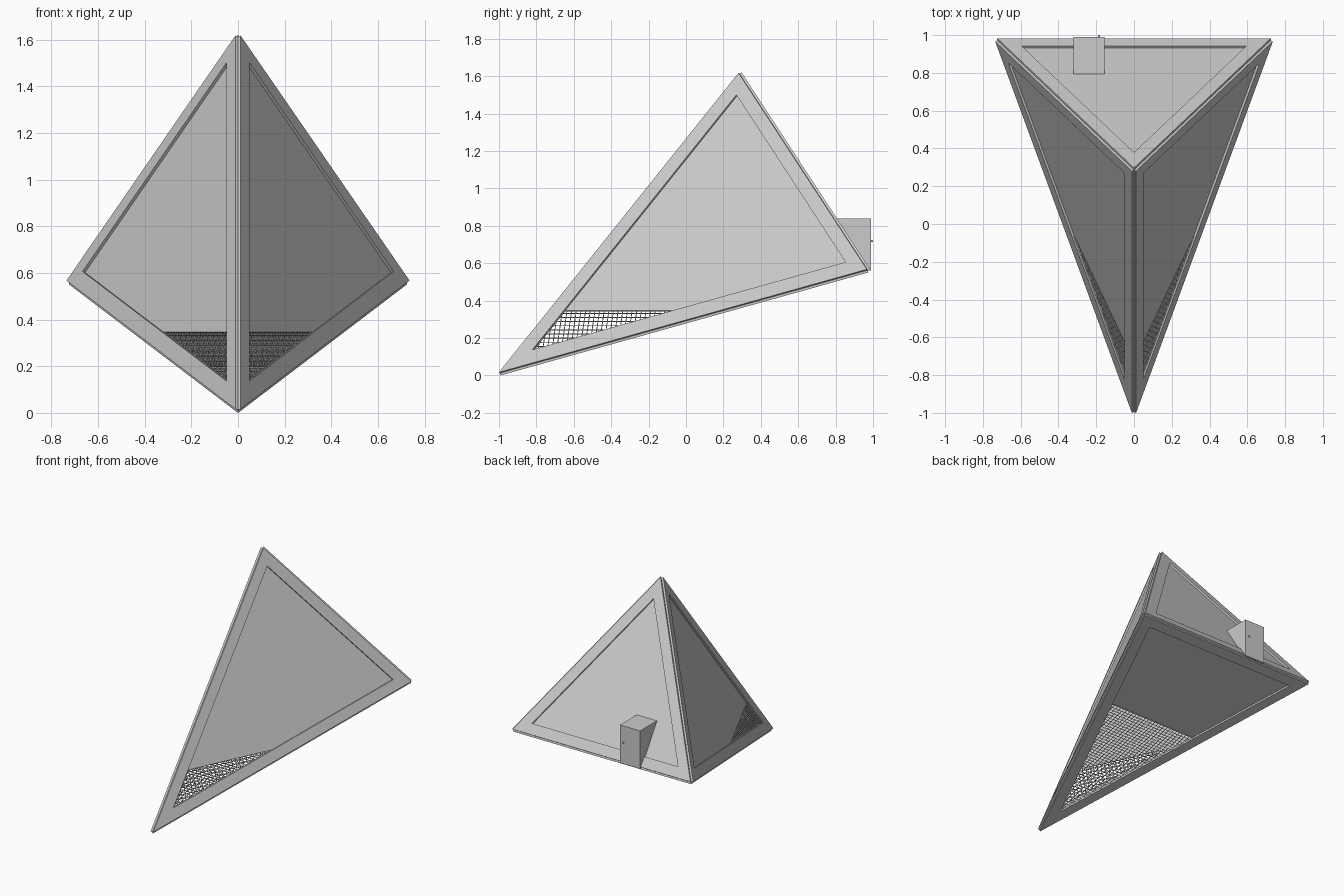
import bpy, bmesh
from mathutils import Vector, Matrix

if "Cube" in bpy.data.objects:
    bpy.data.objects.remove(bpy.data.objects["Cube"])

FRONT, APEX = Vector((0, -0.995, 0.0125)), Vector((0, 0.286, 1.613))
LEFT, RIGHT = Vector((-0.724, 0.972, 0.563)), Vector((0.724, 0.972, 0.563))
CENTRE = (FRONT + APEX + LEFT + RIGHT) / 4
BORDER, DEPTH, SPLIT = 0.075, 0.013, 0.345


def finish(name, bm, normals=True):
    if normals:
        bmesh.ops.recalc_face_normals(bm, faces=bm.faces)
    me = bpy.data.meshes.new(name)
    bm.to_mesh(me)
    bm.free()
    ob = bpy.data.objects.new(name, me)
    bpy.context.collection.objects.link(ob)
    return ob


def cut(bm, point, normal):
    """Remove everything on the side the normal points to."""
    bmesh.ops.bisect_plane(bm, geom=bm.verts[:] + bm.edges[:] + bm.faces[:],
                           plane_co=point, plane_no=normal, clear_outer=True)


def build_side(name, tri, screened):
    a, b, c = tri
    n = (b - a).cross(c - a)
    area2 = n.length
    n.normalize()
    if n.dot(a - CENTRE) < 0:
        n = -n
    la, lb, lc = (b - c).length, (c - a).length, (a - b).length
    peri = la + lb + lc
    incentre = (a * la + b * lb + c * lc) / peri
    k = 1 - BORDER / (area2 / peri)
    inner = [incentre + (v - incentre) * k for v in tri]

    # raised border frame
    bm = bmesh.new()
    rings = [[bm.verts.new(v + n * h) for v in loop]
             for loop, h in ((tri, 0), (tri, DEPTH), (inner, DEPTH), (inner, 0))]
    for r in range(4):
        p, q = rings[r], rings[(r + 1) % 4]
        for i in range(3):
            j = (i + 1) % 3
            bm.faces.new((p[i], p[j], q[j], q[i]))
    finish(name + "_frame", bm)

    # recessed panel
    bm = bmesh.new()
    f = bm.faces.new([bm.verts.new(v) for v in inner])
    f.normal_update()
    if f.normal.dot(n) < 0:
        f.normal_flip()
    if screened:
        cut(bm, Vector((0, 0, SPLIT)), Vector((0, 0, -1)))
    finish(name + "_panel", bm, False)
    if not screened:
        return

    # wire screen in the low corner, clipped from a grid
    across = Vector((0, 0, 1)).cross(n).normalized()
    up = n.cross(across)
    m = Matrix((across, up, n)).transposed().to_4x4()
    m.translation = inner[0]
    bm = bmesh.new()
    bmesh.ops.create_grid(bm, x_segments=80, y_segments=90, size=1)
    for v in bm.verts:
        v.co = m @ Vector((v.co.x * 1.1, v.co.y * 1.05, 0))
    mid = sum(inner, Vector()) / 3
    for i in range(3):
        p, q = inner[i], inner[(i + 1) % 3]
        out = (q - p).cross(n)
        if out.dot(mid - p) > 0:
            out = -out
        cut(bm, p, out)
    cut(bm, Vector((0, 0, SPLIT)), Vector((0, 0, 1)))
    screen = finish(name + "_screen", bm)
    mod = screen.modifiers.new("wires", 'WIREFRAME')
    mod.thickness = 0.007
    mod.use_even_offset = False


build_side("left_side", (FRONT, APEX, LEFT), True)
build_side("right_side", (FRONT, APEX, RIGHT), True)
build_side("underside", (FRONT, LEFT, RIGHT), True)
build_side("back_side", (APEX, LEFT, RIGHT), False)

# wedge-shaped porch on the back
bm = bmesh.new()
profile = ((0.795, 0.84), (0.982, 0.84), (0.982, 0.56), (0.972, 0.563))
f = bm.faces.new([bm.verts.new((-0.32, y, z)) for y, z in profile])
ext = bmesh.ops.extrude_face_region(bm, geom=[f])
bmesh.ops.translate(bm, vec=(0.165, 0, 0),
                    verts=[v for v in ext["geom"] if isinstance(v, bmesh.types.BMVert)])
finish("porch", bm)

# door leaf
bm = bmesh.new()
bmesh.ops.create_cube(bm, size=1, matrix=Matrix.Translation((-0.2375, 0.986, 0.7))
                      @ Matrix.Diagonal((0.165, 0.008, 0.28, 1)))
finish("door", bm)

# door knob
bm = bmesh.new()
bmesh.ops.create_uvsphere(bm, u_segments=12, v_segments=8, radius=0.006,
                          matrix=Matrix.Translation((-0.185, 0.994, 0.718)))
knob = finish("door_knob", bm)
knob.data.shade_smooth()
